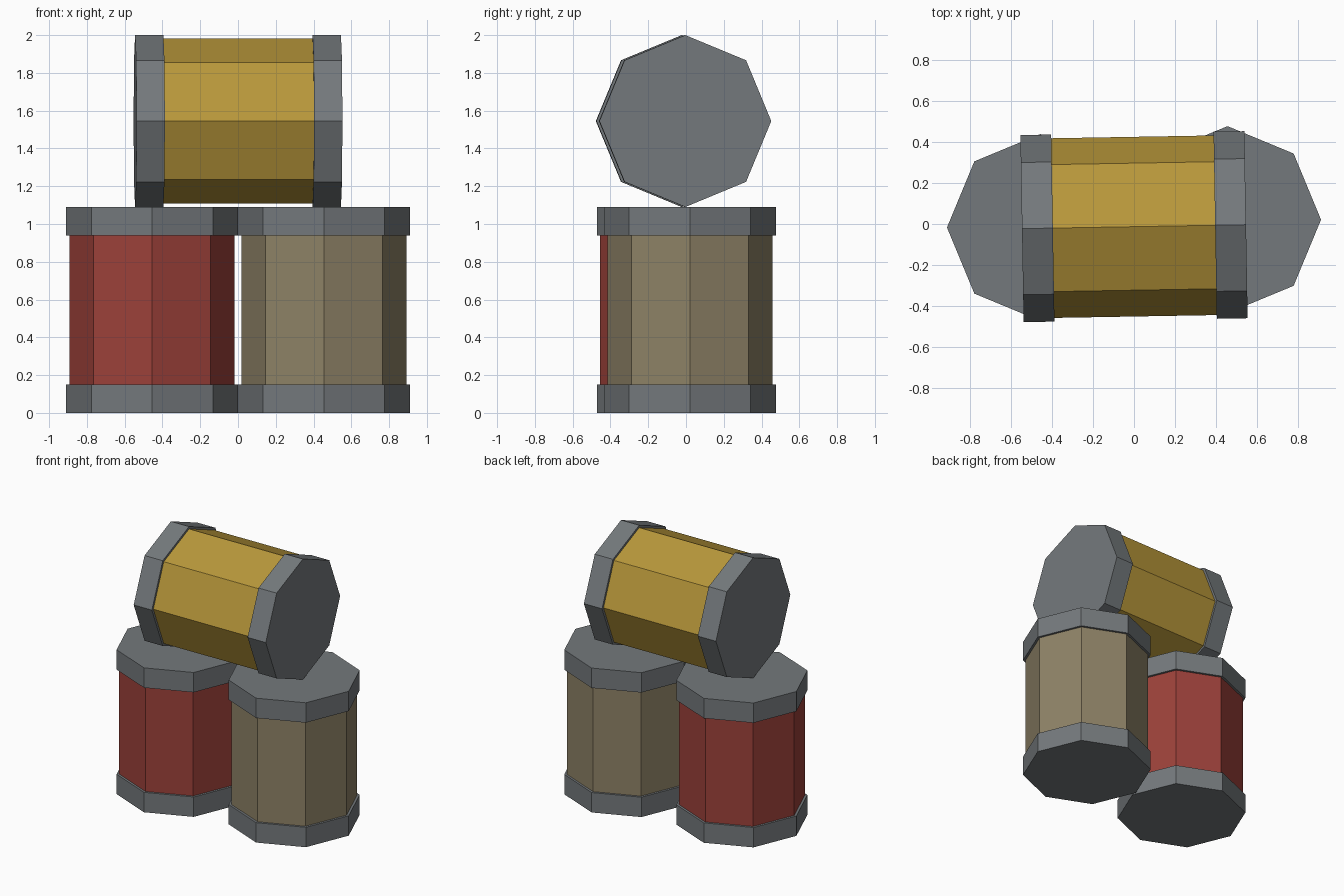
import bpy
import math
from mathutils import Matrix, Vector

if "Cube" in bpy.data.objects:
    bpy.data.objects.remove(bpy.data.objects["Cube"])

R_CAP, R_BODY = 0.455, 0.437   # octagon corner radii
HEIGHT, CAP = 1.09, 0.15       # drum height, band height


def srgb(r, g, b):
    def lin(c):
        c /= 255
        return c / 12.92 if c <= 0.04045 else ((c + 0.055) / 1.055) ** 2.4
    return (lin(r), lin(g), lin(b), 1.0)


def material(name, rgb):
    m = bpy.data.materials.new(name)
    m.diffuse_color = srgb(*rgb)
    m.use_nodes = True
    m.node_tree.nodes["Principled BSDF"].inputs["Base Color"].default_value = m.diffuse_color
    return m


GREY = material("steel_grey", (116, 121, 124))
RED = material("drum_red", (156, 65, 58))
TAN = material("drum_tan", (142, 130, 102))
GOLD = material("drum_gold", (184, 151, 58))


def octagon(name, radius, z0, z1, mat, place, fill):
    """Eight-sided prism along local z with corners on the local axes."""
    bpy.ops.mesh.primitive_cylinder_add(vertices=8, radius=radius, depth=z1 - z0,
                                        end_fill_type=fill)
    ob = bpy.context.object
    ob.name = name
    ob.data.materials.append(mat)
    ob.data.transform(Matrix.Translation((0, 0, (z0 + z1) / 2)))
    ob.matrix_world = place


def drum(name, mat, place):
    h = HEIGHT / 2
    # side wall, open where the bands close it
    octagon(name + "_body", R_BODY, -h + CAP, h - CAP, mat, place, 'NOTHING')
    # wider end bands
    octagon(name + "_lower_band", R_CAP, -h, -h + CAP, GREY, place, 'NGON')
    octagon(name + "_upper_band", R_CAP, h - CAP, h, GREY, place, 'NGON')


# two standing drums
drum("red_drum", RED, Matrix.Translation((-0.455, -0.017, HEIGHT / 2)))
drum("tan_drum", TAN, Matrix.Translation((0.455, 0.021, HEIGHT / 2)))

# drum lying across the top, turned slightly
drum("gold_drum", GOLD,
     Matrix.Translation((0, -0.013, HEIGHT + R_CAP))
     @ Matrix.Rotation(math.radians(1), 4, 'Z')
     @ Matrix.Rotation(math.radians(90), 4, 'Y'))
